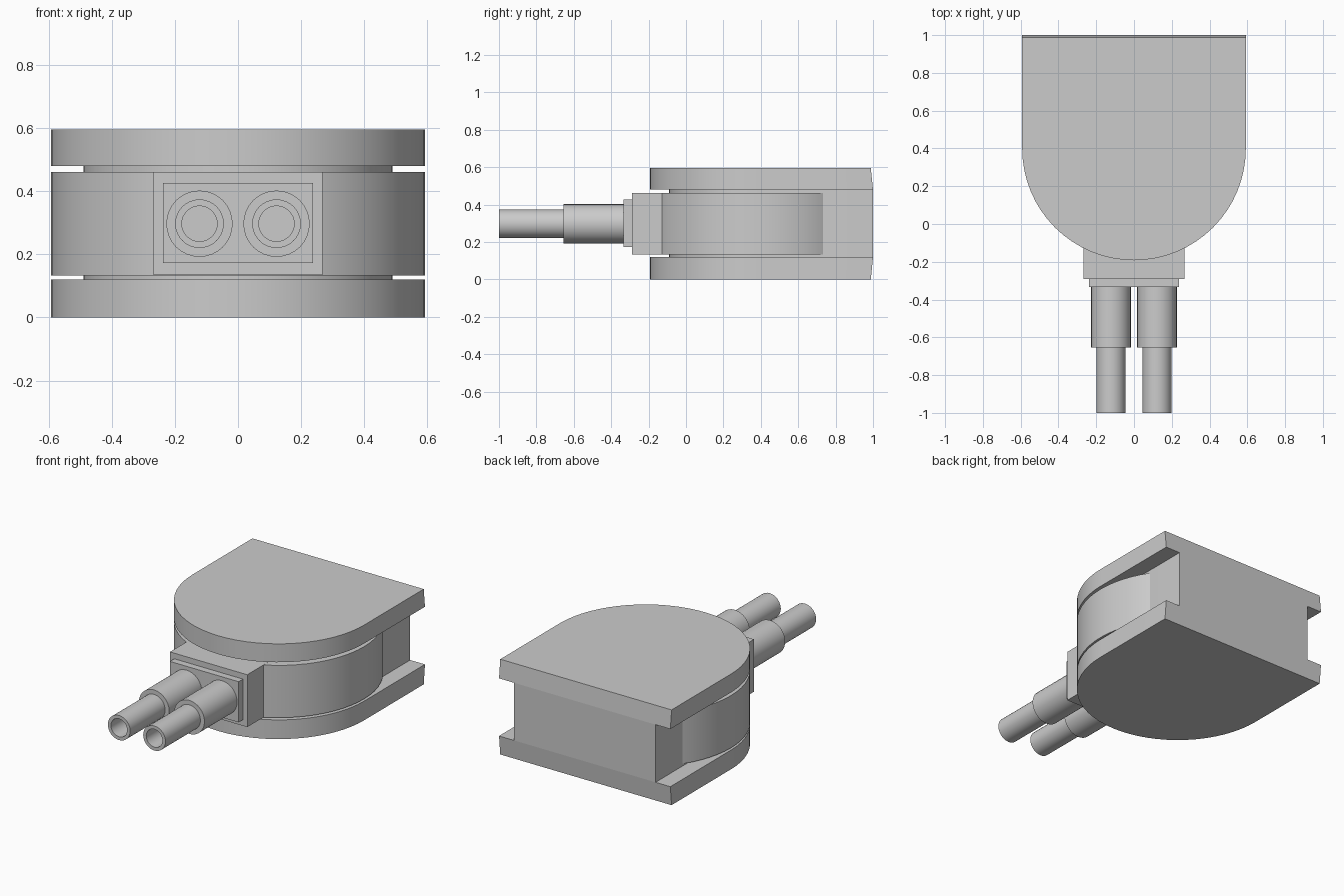
import bpy, bmesh, math
from mathutils import Matrix

if "Cube" in bpy.data.objects:
    bpy.data.objects.remove(bpy.data.objects["Cube"])

CY = 0.40      # centre of the rounded front
MID_Z = 0.297  # mid height of the housing


def finish(bm, name):
    bmesh.ops.recalc_face_normals(bm, faces=bm.faces)
    me = bpy.data.meshes.new(name)
    bm.to_mesh(me)
    bm.free()
    ob = bpy.data.objects.new(name, me)
    bpy.context.collection.objects.link(ob)
    bpy.ops.object.select_all(action='DESELECT')
    ob.select_set(True)
    bpy.context.view_layer.objects.active = ob
    bpy.ops.object.shade_smooth_by_angle(angle=math.radians(35))
    return ob


def d_outline(r, back, n=32):
    arc = [(-r * math.cos(math.pi * i / n), CY - r * math.sin(math.pi * i / n))
           for i in range(n + 1)]
    return arc + [(r, back), (-r, back)]


def d_solid(name, r, z0, z1, back0, back1, caps=True):
    bm = bmesh.new()
    lo = [bm.verts.new((x, y, z0)) for x, y in d_outline(r, back0)]
    hi = [bm.verts.new((x, y, z1)) for x, y in d_outline(r, back1)]
    n = len(lo)
    for i in range(n):
        j = (i + 1) % n
        bm.faces.new((lo[i], lo[j], hi[j], hi[i]))
    if caps:
        bm.faces.new(lo)
        bm.faces.new(hi)
    return finish(bm, name)


def box(name, x, y0, y1, z0, z1):
    bm = bmesh.new()
    m = Matrix.Translation((0, (y0 + y1) / 2, (z0 + z1) / 2))
    m = m @ Matrix.Diagonal((2 * x, y1 - y0, z1 - z0, 1))
    bmesh.ops.create_cube(bm, size=1, matrix=m)
    return finish(bm, name)


def lathe_y(name, x, profile, n=32):
    """Spin (radius, y) points around an axis parallel to y."""
    bm = bmesh.new()
    rings = []
    for r, y in profile:
        rings.append([bm.verts.new((x + r * math.cos(2 * math.pi * i / n), y,
                                    MID_Z + r * math.sin(2 * math.pi * i / n)))
                      for i in range(n)])
    for a, b in zip(rings, rings[1:]):
        for i in range(n):
            j = (i + 1) % n
            bm.faces.new((a[i], a[j], b[j], b[i]))
    bm.faces.new(rings[0])
    bm.faces.new(rings[-1])
    return finish(bm, name)


# Housing: two D-shaped plates joined by a narrower core
d_solid("bottom_plate", 0.592, 0.0, 0.12, 0.988, 1.0)
d_solid("top_plate", 0.592, 0.48, 0.595, 1.0, 0.988)
d_solid("core", 0.49, 0.12, 0.48, 1.0, 1.0, caps=False)

# Round drum between the plates
bm = bmesh.new()
bmesh.ops.create_cone(bm, cap_ends=True, segments=64, radius1=0.592, radius2=0.592,
                      depth=0.327, matrix=Matrix.Translation((0, CY, MID_Z)))
finish(bm, "drum")

# Connector block and its face plate
box("connector_block", 0.267, -0.29, 0.0, 0.134, 0.461)
box("connector_face", 0.237, -0.333, -0.28, 0.172, 0.426)

# Sleeves and hollow pipes
for side, x in (("left", -0.122), ("right", 0.122)):
    lathe_y(side + "_sleeve", x, [(0.105, -0.32), (0.105, -0.655)])
    lathe_y(side + "_pipe", x, [(0.077, -0.645), (0.077, -1.0),
                                (0.056, -1.0), (0.056, -0.66)])
